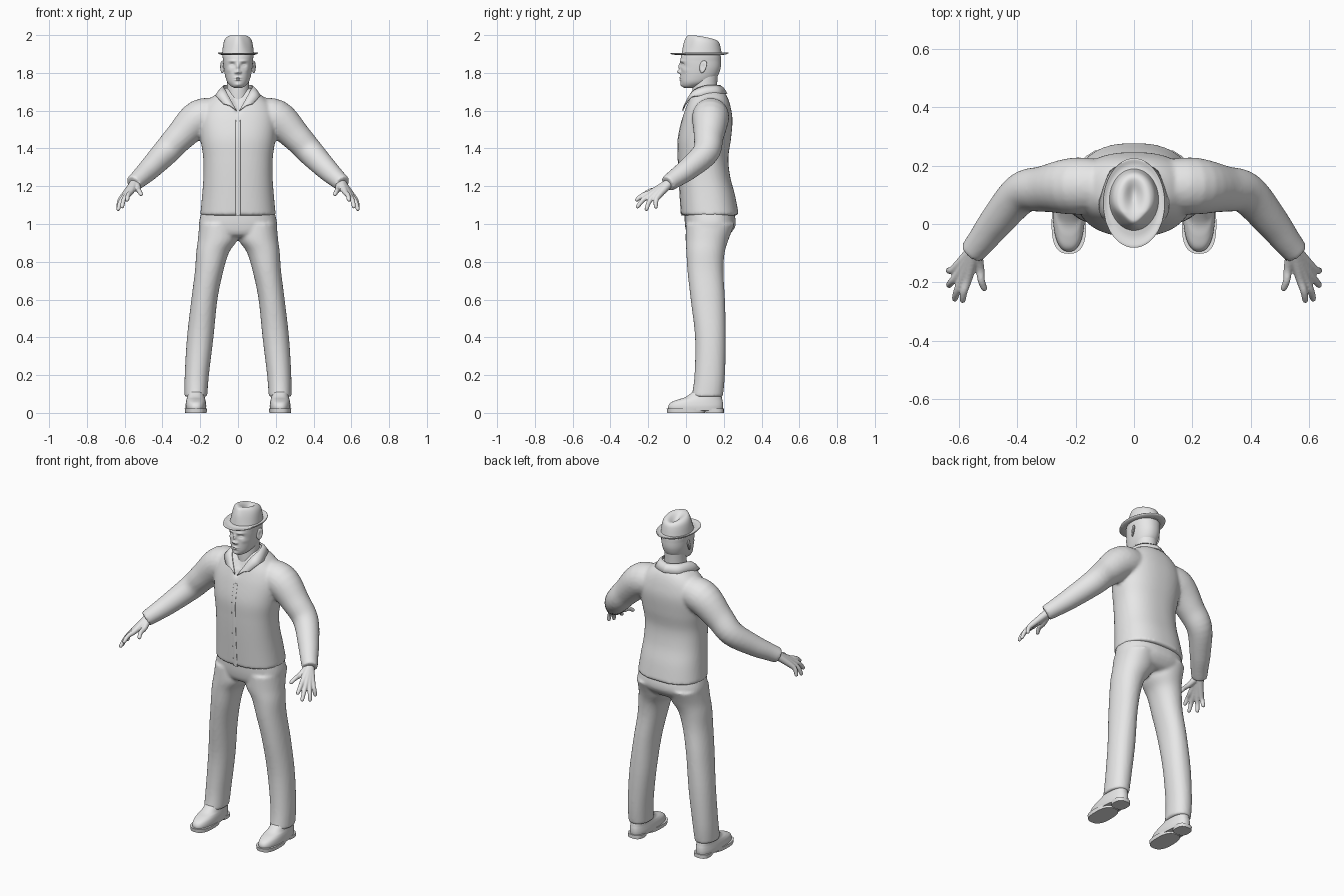
import bpy, bmesh, math
from mathutils import Vector

cube = bpy.data.objects.get("Cube")
if cube:
    bpy.data.objects.remove(cube, do_unlink=True)

grey = bpy.data.materials.new("plain_grey")
grey.use_nodes = True
grey.diffuse_color = (0.8, 0.8, 0.8, 1)
grey.node_tree.nodes["Principled BSDF"].inputs["Base Color"].default_value = (0.8, 0.8, 0.8, 1)


def spline(rows, steps):
    """Catmull-Rom interpolation of rows of numbers."""
    out = []
    for i in range(len(rows) - 1):
        a, b, c, d = rows[max(i - 1, 0)], rows[i], rows[i + 1], rows[min(i + 2, len(rows) - 1)]
        for k in range(steps):
            t = k / steps
            out.append([q + t / 2 * (r - p + t * (2 * p - 5 * q + 4 * r - s + t * (3 * (q - r) + s - p)))
                        for p, q, r, s in zip(a, b, c, d)])
    return out + [list(rows[-1])]


def skin(bm, rings, caps=True):
    """Bridge rings of points with quads and close the ends."""
    loops = [[bm.verts.new(p) for p in ring] for ring in rings]
    n = len(loops[0])
    for a, b in zip(loops, loops[1:]):
        for i in range(n):
            j = (i + 1) % n
            bm.faces.new((a[i], a[j], b[j], b[i]))
    if caps:
        bm.faces.new(loops[0])
        bm.faces.new(loops[-1])


def loft(bm, rows, side=1, seg=48, power=2.0, steps=5, deform=None):
    """Upright body from rows of (z, centre x, half width, front y, back y)."""
    rings = []
    for z, cx, hw, front, back in spline(rows, steps):
        ring = []
        for i in range(seg):
            a = math.tau * i / seg
            c, s = math.cos(a), math.sin(a)
            x = cx + hw * math.copysign(abs(c) ** (2 / power), c)
            y = (front + back) / 2 + (back - front) / 2 * math.copysign(abs(s) ** (2 / power), s)
            p = Vector((x * side, y, z))
            ring.append(deform(p) if deform else p)
        rings.append(ring)
    skin(bm, rings)


def tube(bm, path, side=1, seg=24, steps=5):
    """Round limb along rows of (x, y, z, radius)."""
    rows = spline(path, steps)
    pts = [Vector((r[0] * side, r[1], r[2])) for r in rows]
    rings, axis, normal = [], None, None
    for i, p in enumerate(pts):
        t = (pts[min(i + 1, len(pts) - 1)] - pts[max(i - 1, 0)]).normalized()
        if axis is None:
            normal = t.orthogonal().normalized()
        else:
            normal = axis.rotation_difference(t) @ normal
        axis = t
        other = t.cross(normal)
        rings.append([p + rows[i][3] * (normal * math.cos(math.tau * k / seg) + other * math.sin(math.tau * k / seg))
                      for k in range(seg)])
    skin(bm, rings)


def finish(name, bm, voxel=0, smooth=4, angle=50):
    """Turn the bmesh into an object, optionally fused into one skin."""
    bmesh.ops.recalc_face_normals(bm, faces=bm.faces)
    mesh = bpy.data.meshes.new(name)
    bm.to_mesh(mesh)
    bm.free()
    obj = bpy.data.objects.new(name, mesh)
    bpy.context.collection.objects.link(obj)
    mesh.materials.append(grey)
    mesh.shade_smooth()
    mesh.set_sharp_from_angle(angle=math.radians(angle))
    if voxel:
        fuse = obj.modifiers.new("fuse", 'REMESH')
        fuse.mode, fuse.voxel_size, fuse.use_smooth_shade = 'VOXEL', voxel, True
        relax = obj.modifiers.new("relax", 'SMOOTH')
        relax.factor, relax.iterations = 0.5, smooth
    return obj


SIDES = (("left", 1), ("right", -1))

# Shirt: torso with an open neckline, and two sleeves
torso = [(1.045, 0, .2, -.025, .28), (1.15, 0, .19, -.032, .26), (1.25, 0, .183, -.038, .234),
         (1.35, 0, .184, -.042, .224), (1.45, 0, .198, -.042, .238), (1.55, 0, .205, -.022, .246),
         (1.62, 0, .185, 0, .236), (1.67, 0, .14, .02, .22), (1.7, 0, .095, .03, .2), (1.72, 0, .07, .045, .18)]


def neckline(p):
    if p.y < .1 and abs(p.x) < (p.z - 1.59) * .5:
        p.y += .018
    return p


bm = bmesh.new()
loft(bm, torso, seg=96, power=2.35, deform=neckline)
sleeve = [(.08, .13, 1.575, .085), (.2, .13, 1.562, .098), (.31, .12, 1.46, .079), (.385, .105, 1.378, .071),
          (.47, .01, 1.29, .059), (.52, -.055, 1.243, .05), (.555, -.098, 1.213, .044)]
for _, s in SIDES:
    tube(bm, sleeve, s)
finish("shirt", bm, voxel=.009, smooth=5)

# Button placket down the front
bm = bmesh.new()
loft(bm, [(z, 0, .013, f - .002, f + .012) for z, _, _, f, _ in torso[:6]], seg=16, power=5)
finish("shirt_placket", bm)

# Collar: a folded strip from the nape to the two points
top = spline([(0, .18, 1.732), (.055, .15, 1.734), (.076, .09, 1.728), (.06, .03, 1.695), (.008, -.018, 1.6)], 6)
low = spline([(0, .216, 1.69), (.08, .18, 1.69), (.115, .09, 1.68), (.112, .03, 1.672), (.078, .0, 1.636)], 6)
bm = bmesh.new()
for _, s in SIDES:
    strips = []
    for t, l in zip(top, low):
        a, b = Vector(t), Vector(l)
        mid = (a + b) / 2 + Vector((0, 0, .008))
        strips.append([bm.verts.new((p.x * s, p.y, p.z)) for p in (a, mid, b)])
    for a, b in zip(strips, strips[1:]):
        for i in range(2):
            bm.faces.new((a[i], a[i + 1], b[i + 1], b[i]))
bmesh.ops.remove_doubles(bm, verts=bm.verts, dist=.0005)
collar = finish("collar", bm)
thick = collar.modifiers.new("thickness", 'SOLIDIFY')
thick.thickness, thick.offset = .007, 0

# Trousers: pelvis and two legs
bm = bmesh.new()
loft(bm, [(1.08, 0, .188, -.008, .25), (1.0, 0, .207, -.006, .264), (.95, 0, .19, .005, .235), (.93, 0, .13, .03, .2)],
     power=2.4)
leg = [(1.0, .105, .1, .0, .258), (.92, .107, .105, -.002, .226), (.85, .134, .087, .002, .205),
       (.75, .153, .075, .008, .198), (.6, .178, .069, .025, .206), (.4, .2, .07, .048, .211),
       (.2, .218, .064, .045, .206), (.085, .223, .06, .03, .195)]
for _, s in SIDES:
    loft(bm, leg, s, power=2.15)
finish("trousers", bm, voxel=.009)

# Hands: palm and fingers fused from tapered tubes
wrist = Vector((.545, -.085, 1.22))
fingers = [((.568, -.185, 1.168), (.588, -.268, 1.122)), ((.588, -.186, 1.154), (.615, -.262, 1.085)),
           ((.603, -.174, 1.144), (.636, -.212, 1.07)), ((.611, -.15, 1.143), (.636, -.16, 1.082)),
           ((.528, -.15, 1.183), (.51, -.228, 1.152))]
for label, s in SIDES:
    bm = bmesh.new()
    for knuckle, tip in fingers:
        k, t = Vector(knuckle), Vector(tip)
        bend = (k + t) / 2 + Vector((.004, -.004, .007))
        root = wrist + (k - wrist) * .15
        path = [(*wrist, .026), (*root, .023), (*k, .0155), (*bend, .0125), (*(t + (bend - t) * .2), .0105), (*t, .005)]
        tube(bm, path, s, seg=14)
    finish(label + "_hand", bm, voxel=.0042, smooth=3)

# Neck
bm = bmesh.new()
loft(bm, [(1.62, 0, .072, .035, .18), (1.7, 0, .06, .034, .165), (1.8, 0, .06, .04, .168)])
finish("neck", bm)

# Head: features pushed out of or into the face (x, z, spread x, spread z, depth)
features = {
    "nose_tip": (0, 1.806, .011, .010, .019), "nose_bridge": (0, 1.832, .008, .017, .012),
    "nostril": (.013, 1.802, .006, .006, .008), "eye_socket": (.031, 1.843, .014, .010, -.013),
    "eyeball": (.031, 1.841, .009, .005, .006), "brow": (.03, 1.863, .02, .006, .005),
    "upper_lip": (0, 1.774, .017, .004, .007), "lower_lip": (0, 1.763, .015, .004, .007),
    "chin": (0, 1.737, .016, .010, .006), "cheekbone": (.05, 1.815, .014, .014, .004),
}


def face(p):
    if p.y < .07:
        x, z = abs(p.x), p.z
        p.y -= sum(d * math.exp(-((x - fx) / sx) ** 2 - ((z - fz) / sz) ** 2)
                   for fx, fz, sx, sz, d in features.values())
    return p


head = [(1.72, 0, .018, -.008, .03), (1.73, 0, .038, -.02, .075), (1.75, 0, .056, -.027, .13),
        (1.78, 0, .067, -.029, .165), (1.82, 0, .075, -.028, .182), (1.86, 0, .079, -.03, .185),
        (1.9, 0, .08, -.022, .18), (1.93, 0, .06, .0, .15)]
bm = bmesh.new()
loft(bm, head, seg=160, power=2.15, steps=12, deform=face)
finish("head", bm, angle=80)

# Ears: a flat shell with a raised rim
for label, s in SIDES:
    bm = bmesh.new()
    bmesh.ops.create_uvsphere(bm, u_segments=20, v_segments=12, radius=1)
    for v in bm.verts:
        x, y, z = v.co
        dish = .007 * math.exp(-(y * y + z * z) * 4) if x > 0 else 0
        width = .019 + .004 * z
        v.co = (s * (.083 + x * .009 - dish + y * .008), .09 + y * width + z * .006, 1.832 + z * .033)
    finish(label + "_ear", bm)


# Hat: creased crown and curled brim
def crease(p):
    high = max(0, (p.z - 1.9) / .1)
    p.x *= 1 - .4 * high * math.exp(-((p.y + .005) / .04) ** 2)
    p.z -= high * .15 * max(0, p.y - .04)
    p.z -= high ** 3 * .028 * math.exp(-(p.x / .026) ** 2 - ((p.y - .1) / .05) ** 2)
    return p


def curl(p):
    out = (p.x / .105) ** 2 + ((p.y - .073) / .15) ** 2
    p.z += .012 * max(0, out - .65) * (1 if p.y > .0 else 0.2)
    return p


bm = bmesh.new()
loft(bm, [(1.895, 0, .085, -.024, .19), (1.95, 0, .079, -.014, .182), (1.98, 0, .071, -.004, .174),
          (1.996, 0, .058, .006, .16), (2.001, 0, .042, .02, .14), (2.001, 0, .022, .045, .115),
          (2.001, 0, .004, .075, .085)], seg=72, steps=6, deform=crease)
finish("hat_crown", bm, angle=80)
bm = bmesh.new()
loft(bm, [(1.896, 0, .075, -.02, .18), (1.895, 0, .092, -.048, .203), (1.898, 0, .105, -.078, .223),
          (1.905, 0, .105, -.078, .223), (1.902, 0, .092, -.048, .203), (1.906, 0, .075, -.02, .18)],
     seg=72, steps=3, deform=curl)
finish("hat_brim", bm)

# Shoes: rounded upper, front sole and heel
for label, s in SIDES:
    bm = bmesh.new()
    loft(bm, [(.012, .223, .053, -.092, .193), (.035, .223, .055, -.094, .196), (.055, .223, .053, -.08, .195),
              (.07, .223, .05, -.045, .192), (.085, .223, .047, .0, .189), (.12, .223, .043, .045, .18)],
         s, power=2.4)
    finish(label + "_shoe", bm, angle=70)
    bm = bmesh.new()
    for front, back, half in ((-.102, .1, .059), (.1, .2, .048)):
        loft(bm, [(0, .223, half - .002, front + .003, back), (.022, .223, half, front, back)], s, power=2.6, steps=2)
    finish(label + "_sole", bm)
